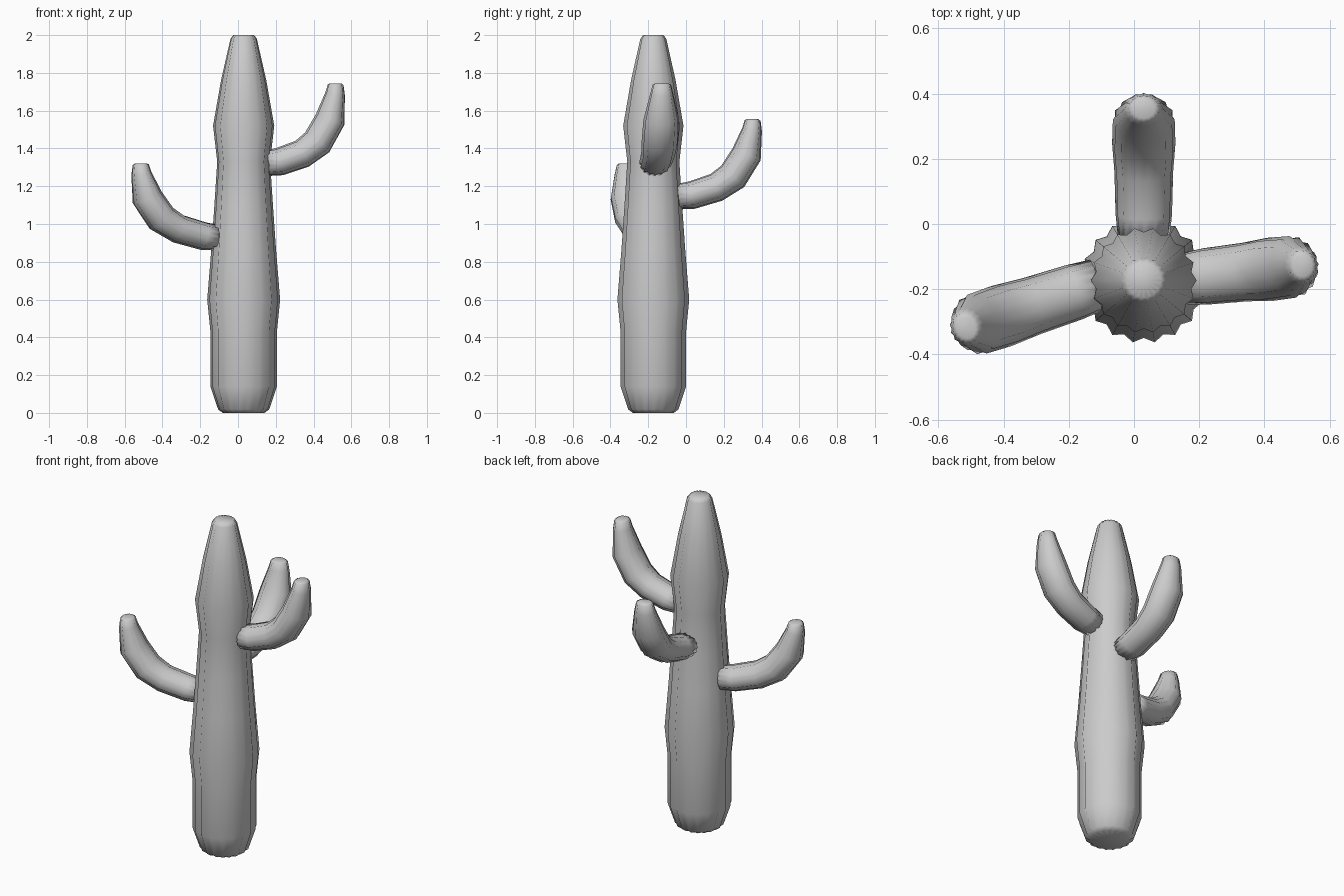
import bpy, bmesh, math
from mathutils import Vector

if "Cube" in bpy.data.objects:
    bpy.data.objects.remove(bpy.data.objects["Cube"])

UP = Vector((0, 0, 1))


def ribbed_tube(name, rings, ribs, depth):
    """Loft fluted rings; each ring = (centre, side axis, other axis, side radius, other radius)."""
    bm = bmesh.new()
    n = ribs * 2
    loops = []
    for c, u, v, ru, rv in rings:
        loop = []
        for i in range(n):
            a = 2 * math.pi * i / n
            k = 1.0 if i % 2 == 0 else 1.0 - depth
            loop.append(bm.verts.new(c + u * (ru * k * math.cos(a)) + v * (rv * k * math.sin(a))))
        loops.append(loop)
    for a, b in zip(loops, loops[1:]):
        for i in range(n):
            j = (i + 1) % n
            bm.faces.new((a[i], a[j], b[j], b[i]))
    # close both ends with fans
    for loop, ring in ((loops[0], rings[0]), (loops[-1], rings[-1])):
        mid = bm.verts.new(ring[0])
        for i in range(n):
            bm.faces.new((loop[i], loop[(i + 1) % n], mid))
    bmesh.ops.recalc_face_normals(bm, faces=bm.faces)
    for f in bm.faces:
        f.smooth = True
    me = bpy.data.meshes.new(name)
    bm.to_mesh(me)
    bm.free()
    ob = bpy.data.objects.new(name, me)
    bpy.context.collection.objects.link(ob)
    return ob


# Trunk: height, radius
trunk = [(0, .11), (.018, .135), (.14, .176), (.43, .176), (.6, .193), (.87, .171),
         (1.1, .155), (1.33, .14), (1.52, .162), (1.76, .12), (1.98, .07), (2.0, .055)]
ribbed_tube("trunk", [(Vector((.03, -.173, z)), Vector((1, 0, 0)), Vector((0, 1, 0)), r, r)
                      for z, r in trunk], 18, .085)

# Arm profile: distance outward, height, radius
ARM = [(0, 0, .068), (.065, .008, .074), (.185, .05, .077), (.265, .11, .083),
       (.333, .23, .081), (.36, .365, .053), (.363, .415, .042), (.363, .423, .03)]


def arm(name, base, tip, z, hs):
    d = Vector((tip[0] - base[0], tip[1] - base[1], 0))
    stretch = d.length / .363
    d.normalize()
    side = UP.cross(d)
    pts = [Vector((base[0], base[1], z)) + d * (s * stretch) + UP * (h * hs) for s, h, r in ARM]
    rings = []
    for i, p in enumerate(pts):
        t = (pts[min(i + 1, len(pts) - 1)] - pts[max(i - 1, 0)]).normalized()
        r = ARM[i][2]
        rings.append((p, side, t.cross(side).normalized(), r * 1.17, r))
    ribbed_tube(name, rings, 16, .09)


arm("right_arm", (.155, -.168), (.517, -.128), 1.322, 1.0)
arm("left_arm", (-.11, -.185), (-.515, -.318), .928, .93)
arm("back_arm", (.03, -.04), (.03, .353), 1.145, .97)
